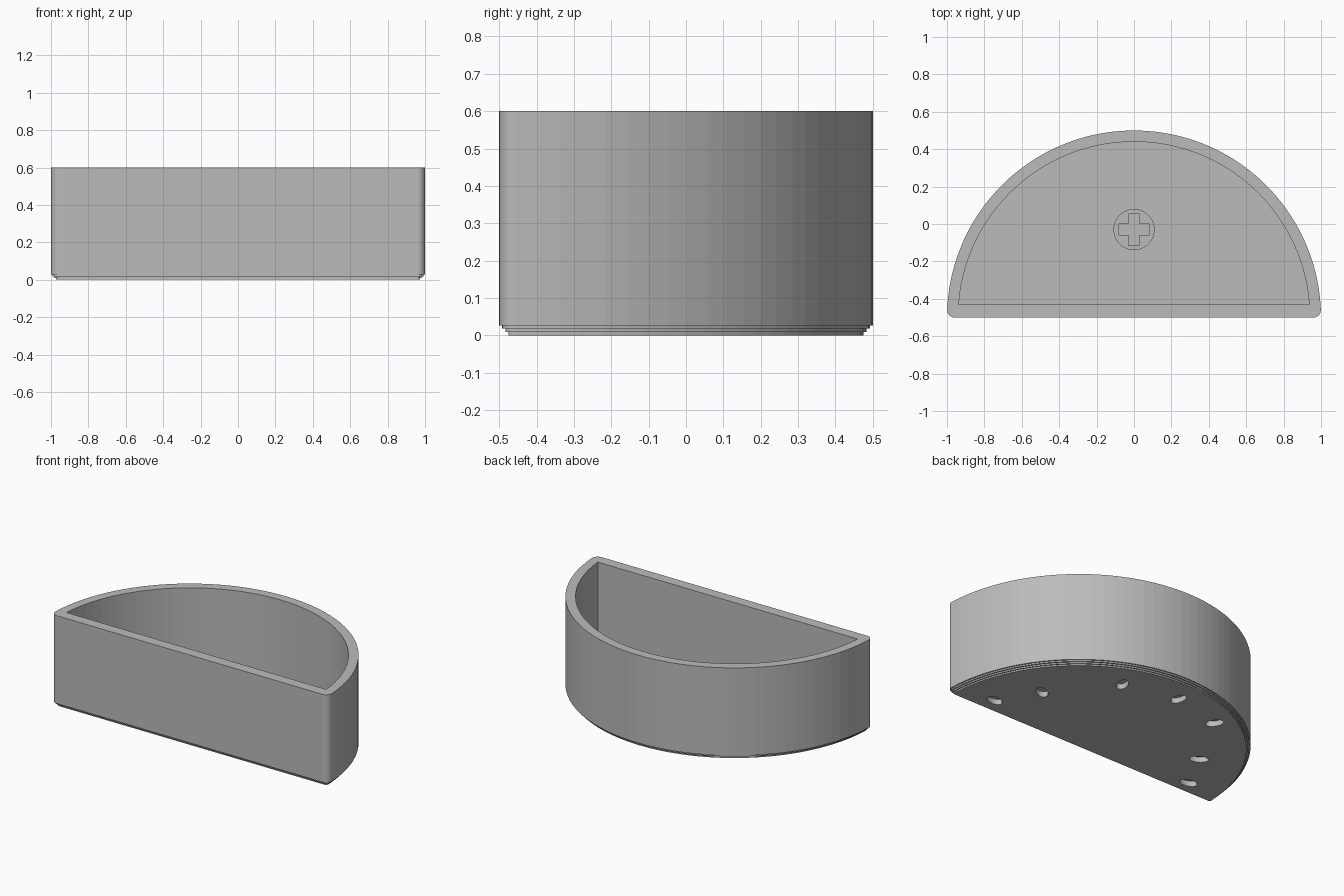
import bpy, bmesh
from math import sin, cos, pi, atan2, sqrt

if "Cube" in bpy.data.objects:
    bpy.data.objects.remove(bpy.data.objects["Cube"], do_unlink=True)

grey = bpy.data.materials.new("plain grey")
grey.use_nodes = True
grey.diffuse_color = (0.5, 0.5, 0.5, 1)
grey.node_tree.nodes["Principled BSDF"].inputs["Base Color"].default_value = (0.5, 0.5, 0.5, 1)

CENTRE_Y = -0.5      # centre of the half circle
ARC, CORNER = 50, 6  # segment counts


def half_moon(radius, front, corner):
    """Half-disc outline with a flat front and two rounded corners."""
    cy = front + corner
    cx = sqrt((radius - corner) ** 2 - cy ** 2)
    start = atan2(cy, cx)
    pts = []
    for i in range(ARC + 1):
        a = start + (pi - 2 * start) * i / ARC
        pts.append((radius * cos(a), radius * sin(a)))
    left = [pi - start + (pi / 2 + start) * i / CORNER for i in range(1, CORNER + 1)]
    pts += [(-cx + corner * cos(a), cy + corner * sin(a)) for a in left]
    pts += [(cx - corner * cos(a), cy + corner * sin(a)) for a in reversed(left)]
    return [(x, y + CENTRE_Y) for x, y in pts]


def loft(name, rings):
    """Closed solid through a stack of (outline, height) rings."""
    bm = bmesh.new()
    loops = [[bm.verts.new((x, y, z)) for x, y in pts] for pts, z in rings]
    n = len(loops[0])
    for low, high in zip(loops, loops[1:]):
        for i in range(n):
            j = (i + 1) % n
            bm.faces.new((low[i], low[j], high[j], high[i]))
    bm.faces.new(loops[0][::-1])
    bm.faces.new(loops[-1])
    bmesh.ops.remove_doubles(bm, verts=bm.verts, dist=1e-5)
    bmesh.ops.recalc_face_normals(bm, faces=bm.faces)
    mesh = bpy.data.meshes.new(name)
    bm.to_mesh(mesh)
    bm.free()
    mesh.materials.append(grey)
    obj = bpy.data.objects.new(name, mesh)
    bpy.context.scene.collection.objects.link(obj)
    return obj


def cut(target, cutter):
    """Subtract the cutter from the target, then discard it."""
    mod = target.modifiers.new("cut", 'BOOLEAN')
    mod.operation, mod.solver, mod.object = 'DIFFERENCE', 'EXACT', cutter
    bpy.context.view_layer.objects.active = target
    bpy.ops.object.modifier_apply(modifier=mod.name)
    bpy.data.objects.remove(cutter, do_unlink=True)


# Shell: stepped lower edge, straight wall, flat rim and inner pocket
rings = []
for inset, low, high in [(0.025, 0, 0.009), (0.017, 0.009, 0.018),
                         (0.008, 0.018, 0.027), (0, 0.027, 0.6)]:
    outline = half_moon(1 - inset, inset, 0.04 - inset)
    rings += [(outline, low), (outline, high)]
pocket = half_moon(0.94, 0.07, 0)
rings += [(pocket, 0.6), (pocket, 0.08)]
shell = loft("shell", rings)

# Seed-shaped recesses in the underside, pointing towards the centre
seeds = [(0.74, 0.12), (0.59, 0.37), (0.29, 0.74), (-0.07, 0.82),
         (-0.41, 0.74), (-0.61, 0.36), (-0.74, 0.11)]
for sx, sy in seeds:
    turn = atan2(sy, sx)
    oval = []
    for i in range(24):
        u, v = 0.056 * cos(i * pi / 12), 0.034 * sin(i * pi / 12)
        oval.append((sx + u * cos(turn) - v * sin(turn),
                     CENTRE_Y + sy + u * sin(turn) + v * cos(turn)))
    cut(shell, loft("seed_cutter", [(oval, -0.05), (oval, 0.035)]))

# Round stem on the pocket floor with a cross-shaped socket
STEM_Y = -0.03
disc = [(0.11 * cos(i * pi / 24), STEM_Y + 0.11 * sin(i * pi / 24)) for i in range(48)]
stem = loft("stem", [(disc, 0.075), (disc, 0.28)])
L, W = 0.084, 0.029
quarter = [(L, -W), (L, W), (W, W)]
cross = []
for k in range(4):
    c, s = round(cos(k * pi / 2)), round(sin(k * pi / 2))
    cross += [(x * c - y * s, STEM_Y + x * s + y * c) for x, y in quarter]
cut(stem, loft("socket_cutter", [(cross, 0.085), (cross, 0.4)]))
